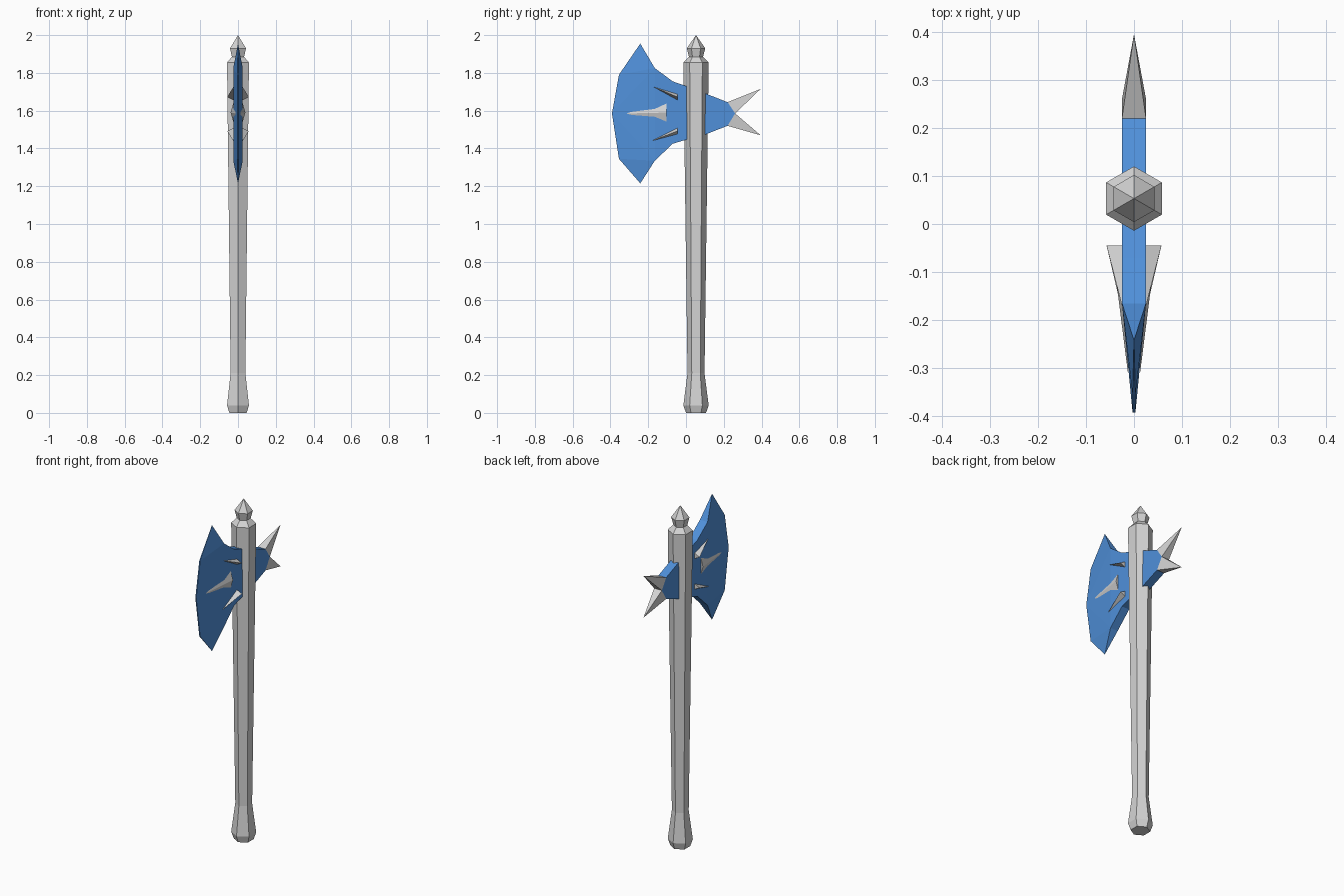
import bpy
import bmesh
from math import sin, cos, pi

cube = bpy.data.objects.get("Cube")
if cube:
    bpy.data.objects.remove(cube, do_unlink=True)


def make_material(name, rgb):
    mat = bpy.data.materials.new(name)
    mat.use_nodes = True
    mat.diffuse_color = (*rgb, 1)
    mat.node_tree.nodes["Principled BSDF"].inputs["Base Color"].default_value = (*rgb, 1)
    return mat


steel = make_material("pale steel", (0.66, 0.66, 0.66))
blue = make_material("blue metal", (0.08, 0.28, 0.70))


def make_object(name, bm, mat):
    bmesh.ops.remove_doubles(bm, verts=bm.verts, dist=0.0001)
    bmesh.ops.recalc_face_normals(bm, faces=bm.faces)
    mesh = bpy.data.meshes.new(name)
    bm.to_mesh(mesh)
    bm.free()
    mesh.materials.append(mat)
    obj = bpy.data.objects.new(name, mesh)
    bpy.context.collection.objects.link(obj)
    return obj


def lathe(name, profile, y, sides, mat):
    """Faceted turned solid from (radius, height) pairs, with corners on the y axis."""
    bm = bmesh.new()
    rings = []
    for r, z in profile:
        angles = [pi / 2 + 2 * pi * i / sides for i in range(sides)]
        rings.append([bm.verts.new((r * cos(a), y + r * sin(a), z)) for a in angles])
    bm.faces.new(rings[0])
    for low, high in zip(rings, rings[1:]):
        for i in range(sides):
            j = (i + 1) % sides
            bm.faces.new((low[i], low[j], high[j], high[i]))
    bmesh.ops.dissolve_degenerate(bm, dist=0.0001, edges=bm.edges)
    return make_object(name, bm, mat)


def plate(name, outline, faces, mat):
    """Two-sided plate from (y, z, half thickness) points, with given side faces."""
    bm = bmesh.new()
    sides = [[bm.verts.new((s * t, y, z)) for y, z, t in outline] for s in (1, -1)]
    for side in sides:
        for face in faces:
            bm.faces.new([side[i] for i in face])
    right, left = sides
    for i in range(len(outline)):
        j = (i + 1) % len(outline)
        bm.faces.new((right[i], right[j], left[j], left[i]))
    bmesh.ops.dissolve_degenerate(bm, dist=0.0001, edges=bm.edges)
    return make_object(name, bm, mat)


def spike(name, base, tip, mat):
    bm = bmesh.new()
    ring = [bm.verts.new(p) for p in base]
    point = bm.verts.new(tip)
    bm.faces.new(ring)
    for a, b in zip(ring, ring[1:] + ring[:1]):
        bm.faces.new((a, b, point))
    return make_object(name, bm, mat)


# Six-sided shaft with flared pommel and pointed finial
lathe("handle", [(0.053, 0), (0.067, 0.04), (0.045, 0.21), (0.067, 1.855),
                 (0.037, 1.885), (0.049, 1.93), (0, 2)], 0.053, 6, steel)

# Main blade, thinning towards its cutting edge
T = 0.025
blade = [(0.03, 1.72, T), (-0.07, 1.755, T), (-0.165, 1.825, T),
         (-0.242, 1.955, 0), (-0.355, 1.79, 0.003), (-0.392, 1.585, 0.003),
         (-0.355, 1.345, 0.003), (-0.242, 1.215, 0),
         (-0.165, 1.335, T), (-0.07, 1.425, T), (0.03, 1.455, T)]
plate("blade", blade, [(0, 1, 9, 10), (1, 2, 8, 9), (2, 3, 4), (2, 4, 5),
                       (2, 5, 8), (8, 5, 6), (8, 6, 7)], blue)

# Wedge behind the shaft
wedge = [(0.08, 1.70, T), (0.22, 1.645, T), (0.26, 1.585, T),
         (0.22, 1.52, T), (0.08, 1.465, T)]
plate("back_wedge", wedge, [(0, 1, 2, 3, 4)], blue)

# Two long spikes growing from the slanted wedge faces
for name, corner, tip_z in (("upper", wedge[1], 1.715), ("lower", wedge[3], 1.47)):
    y, z, _ = corner
    y2, z2, _ = wedge[2]
    spike(name + "_back_spike", [(T, y, z), (-T, y, z), (-T, y2, z2), (T, y2, z2)],
          (0, 0.395, tip_z), steel)

# Three studs on each cheek: base height, half base, base y, outer x, tip y and z
studs = {"upper": (1.672, 0.018, -0.045, 0.057, -0.17, 1.725),
         "middle": (1.59, 0.066, -0.102, 0.039, -0.315, 1.585),
         "lower": (1.492, 0.018, -0.045, 0.057, -0.182, 1.44)}
for side, s in (("left", 1), ("right", -1)):
    for name, (z, half, y, x, tip_y, tip_z) in studs.items():
        spike(f"{side}_{name}_stud",
              [(s * 0.02, y, z + half), (s * x, y, z), (s * 0.02, y, z - half)],
              (s * 0.012 if name == "middle" else s * 0.025, tip_y, tip_z), steel)
